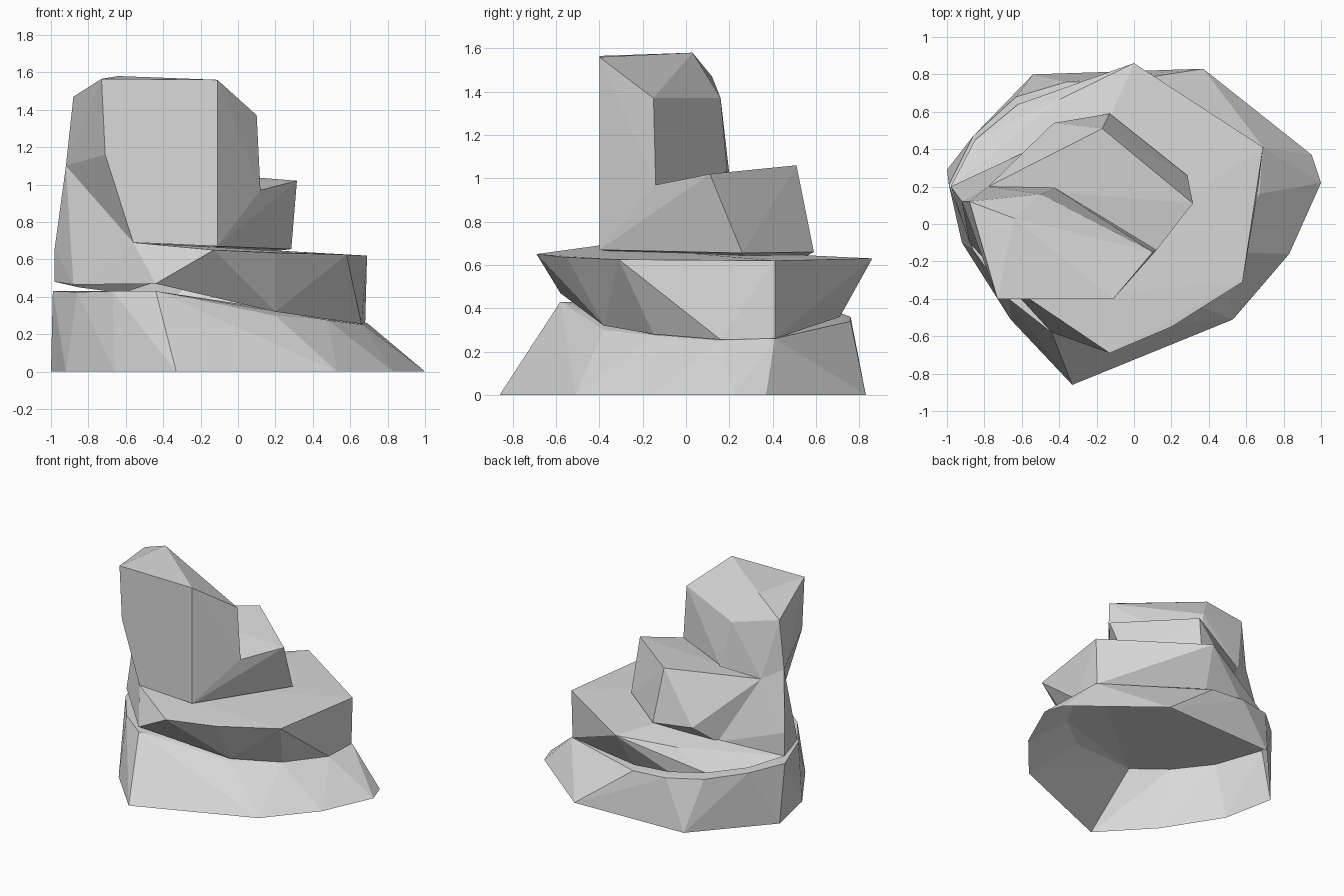
import bpy
import bmesh

# One flat stone colour
stone = bpy.data.materials.new("light_grey_stone")
stone.diffuse_color = (0.7, 0.7, 0.7, 1.0)


def rock(name, points, open_bottom=False):
    """Faceted rock chunk wrapped tightly around its corner points."""
    bm = bmesh.new()
    for p in points:
        bm.verts.new(p)
    hull = bmesh.ops.convex_hull(bm, input=bm.verts[:])
    loose = {g for g in hull["geom_interior"] + hull["geom_unused"]
             if isinstance(g, bmesh.types.BMVert)}
    bmesh.ops.delete(bm, geom=list(loose), context='VERTS')
    bmesh.ops.recalc_face_normals(bm, faces=bm.faces[:])
    bm.normal_update()
    if open_bottom:
        under = [f for f in bm.faces if f.normal.z < -0.9]
        bmesh.ops.delete(bm, geom=under, context='FACES')
    mesh = bpy.data.meshes.new(name)
    bm.to_mesh(mesh)
    bm.free()
    mesh.materials.append(stone)
    obj = bpy.data.objects.new(name, mesh)
    bpy.context.collection.objects.link(obj)
    return obj


# Flared base: ground outline, then the tilted upper rim
ground = [(-0.33, -0.86), (0.53, -0.51), (0.83, -0.16), (1.0, 0.22),
          (0.95, 0.37), (0.37, 0.83), (-0.54, 0.80), (-1.0, 0.29),
          (-0.92, -0.10), (-0.66, -0.51)]
base_rim = [(-0.44, -0.58, 0.43), (0.20, -0.38, 0.30), (0.48, -0.15, 0.275),
            (0.67, 0.16, 0.25), (0.69, 0.41, 0.26), (-0.08, 0.76, 0.34),
            (-0.36, 0.76, 0.36), (-0.63, 0.68, 0.39), (-0.86, 0.47, 0.42),
            (-0.99, 0.21, 0.43), (-0.86, -0.14, 0.425), (-0.67, -0.40, 0.43)]
rock("base_rock", [(x, y, 0) for x, y in ground] + base_rim, True)

# Overhanging middle slab: lower rim, then upper outline
slab_low = [(-0.44, -0.58, 0.47), (0.20, -0.38, 0.32), (0.48, -0.15, 0.28),
            (0.66, 0.16, 0.255), (0.68, 0.41, 0.26), (-0.06, 0.71, 0.36),
            (-0.36, 0.72, 0.39), (-0.62, 0.64, 0.42), (-0.85, 0.45, 0.45),
            (-0.98, 0.20, 0.48), (-0.88, -0.10, 0.465)]
slab_top = [(-0.13, -0.69, 0.65), (0.20, -0.55, 0.635), (0.58, -0.31, 0.625),
            (0.69, 0.41, 0.62), (0.0, 0.86, 0.63), (-0.39, 0.67, 0.57),
            (-0.55, 0.40, 0.55), (-0.56, -0.40, 0.69)]
rock("middle_slab", slab_low + slab_top, True)

# Step block at the back right of the tower
rock("step_block", [
    (0.12, -0.14, 0.97), (0.315, 0.11, 1.02), (-0.17, 0.51, 1.06),
    (-0.78, 0.20, 1.02), (0.285, 0.26, 0.655), (-0.13, 0.59, 0.66),
    (-0.43, 0.54, 0.68), (-0.55, 0.40, 0.55), (-0.11, -0.40, 0.67)])

# Sloping shoulder that joins the tower and block to the slab on the left
rock("left_shoulder", [
    (-0.78, 0.20, 1.02), (-0.42, 0.19, 1.03), (-0.92, 0.12, 1.10),
    (-0.55, 0.40, 0.55), (-0.98, 0.20, 0.48), (-0.98, 0.20, 0.66),
    (-0.88, -0.10, 0.465), (-0.56, -0.40, 0.69), (-0.44, -0.58, 0.47)])

# Tall tower with a flat front and sloping crown
rock("tower_rock", [
    (-0.56, -0.40, 0.69), (-0.11, -0.40, 0.67), (-0.71, -0.40, 1.16),
    (-0.73, -0.40, 1.565), (-0.11, -0.40, 1.56), (-0.64, 0.03, 1.58),
    (0.10, -0.15, 1.37), (-0.50, 0.16, 1.37), (-0.88, 0.12, 1.47),
    (-0.92, 0.12, 1.10), (-0.71, 0.155, 1.19), (0.12, -0.14, 0.97),
    (-0.42, 0.19, 1.03), (-0.78, 0.20, 1.02)])
